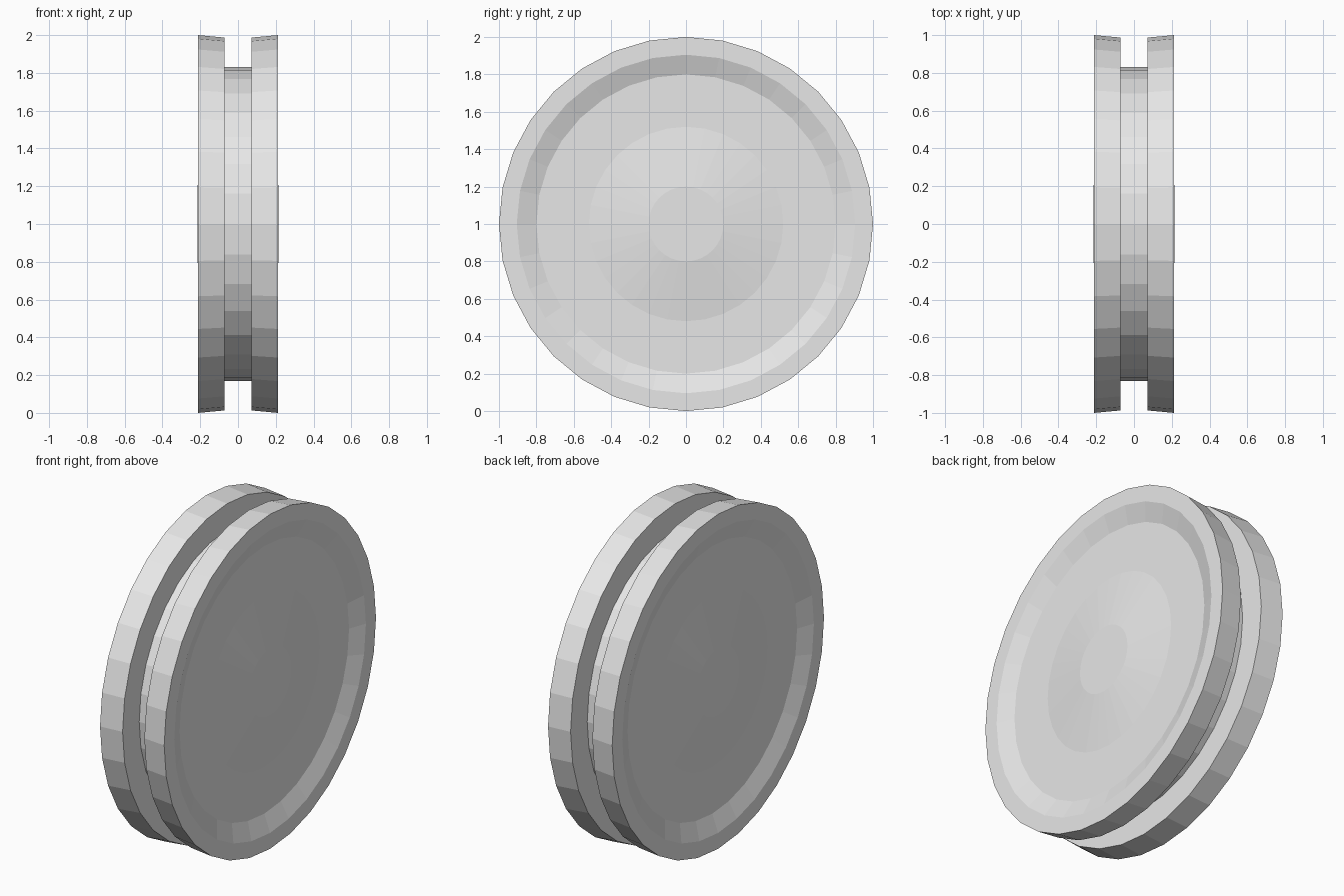
import bpy
import bmesh
from math import cos, sin, tau

SIDES = 32

cube = bpy.data.objects.get("Cube")
if cube:
    bpy.data.objects.remove(cube, do_unlink=True)

# Plain grey material
grey = bpy.data.materials.new("light_grey")
grey.use_nodes = True
colour = (0.8, 0.8, 0.8, 1.0)
grey.diffuse_color = colour
grey.node_tree.nodes["Principled BSDF"].inputs["Base Color"].default_value = colour

# Half profile as (x, radius): hub boss, dish, rim, tread, groove
half = [
    (0.214, 0.20),   # flat boss
    (0.174, 0.52),   # foot of the boss
    (0.174, 0.80),   # dish floor
    (0.212, 0.905),  # inner lip of the rim
    (0.212, 1.00),   # outer rim
    (0.072, 0.987),  # tapered tread
    (0.072, 0.83),   # groove floor
]
profile = half + [(-x, r) for x, r in reversed(half)]


def lathe(name, points, height):
    """Turn a profile about the x axis and close both ends."""
    bm = bmesh.new()
    rings = []
    for x, r in points:
        rings.append([bm.verts.new((x, r * sin(tau * i / SIDES), r * cos(tau * i / SIDES)))
                      for i in range(SIDES)])
    for a, b in zip(rings, rings[1:]):
        for i in range(SIDES):
            j = (i + 1) % SIDES
            bm.faces.new((a[i], a[j], b[j], b[i]))
    bm.faces.new(rings[0])
    bm.faces.new(rings[-1])
    bmesh.ops.recalc_face_normals(bm, faces=bm.faces)
    mesh = bpy.data.meshes.new(name)
    bm.to_mesh(mesh)
    bm.free()
    obj = bpy.data.objects.new(name, mesh)
    obj.location.z = height
    bpy.context.collection.objects.link(obj)
    mesh.materials.append(grey)
    return obj


# Grooved wheel with dished faces
lathe("grooved_wheel", profile, 1.0)
